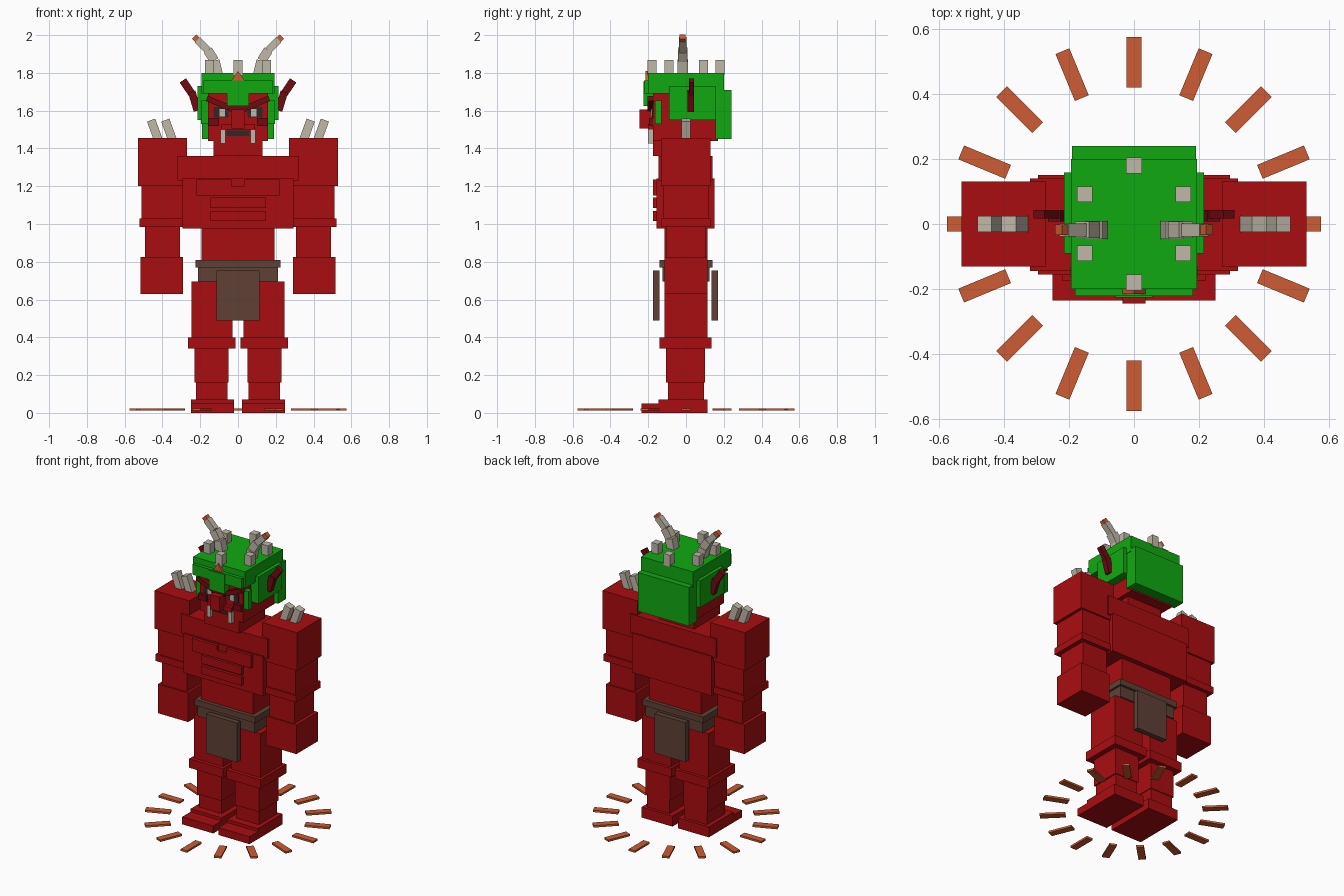
import bpy, math
from mathutils import Vector, Matrix

if "Cube" in bpy.data.objects:
    bpy.data.objects.remove(bpy.data.objects["Cube"])


def mat(name, r, g, b):
    m = bpy.data.materials.new(name)
    m.diffuse_color = (r, g, b, 1)
    m.use_nodes = True
    m.node_tree.nodes["Principled BSDF"].inputs["Base Color"].default_value = m.diffuse_color
    return m


RED = mat("red", 0.40, 0.004, 0.005)
DARK = mat("dark red", 0.165, 0.003, 0.005)
GREEN = mat("green", 0.005, 0.40, 0.005)
BONE = mat("bone", 0.53, 0.48, 0.39)
ORANGE = mat("orange", 0.61, 0.107, 0.034)
BROWN = mat("brown", 0.112, 0.053, 0.035)
BLACK = mat("charcoal", 0.03, 0.02, 0.02)

CUBE = [(x, y, z) for x in (-.5, .5) for y in (-.5, .5) for z in (-.5, .5)]
QUADS = [(0, 1, 3, 2), (4, 6, 7, 5), (0, 4, 5, 1), (2, 3, 7, 6), (0, 2, 6, 4), (1, 5, 7, 3)]


def cuboid(name, m, matrix, size):
    """Box of a given size placed by a matrix."""
    me = bpy.data.meshes.new(name)
    me.from_pydata([matrix @ Vector([a * s for a, s in zip(c, size)]) for c in CUBE], [], QUADS)
    me.materials.append(m)
    ob = bpy.data.objects.new(name, me)
    bpy.context.collection.objects.link(ob)
    return ob


def box(name, m, x0, x1, y0, y1, z0, z1):
    mid = Vector((x0 + x1, y0 + y1, z0 + z1)) / 2
    return cuboid(name, m, Matrix.Translation(mid), (x1 - x0, y1 - y0, z1 - z0))


def mid_box(name, m, hx, y0, y1, z0, z1):
    return box(name, m, -hx, hx, y0, y1, z0, z1)


def pair(name, m, x0, x1, y0, y1, z0, z1):
    box("right_" + name, m, x0, x1, y0, y1, z0, z1)
    box("left_" + name, m, -x1, -x0, y0, y1, z0, z1)


def bar(name, m, a, b, y, w, d):
    """Mirrored pair of slanted bars between two (x, z) points."""
    for side, s in (("right", 1), ("left", -1)):
        p, q = Vector((s * a[0], y, a[1])), Vector((s * b[0], y, b[1]))
        rot = Matrix.Rotation(math.atan2(q.x - p.x, q.z - p.z), 4, 'Y')
        cuboid(f"{side}_{name}", m, Matrix.Translation((p + q) / 2) @ rot, (w, d, (q - p).length))


# Legs
pair("toes", RED, .02, .25, -.235, -.14, 0, .05)
pair("foot", RED, .02, .25, -.145, .115, 0, .07)
pair("ankle", RED, .055, .222, -.095, .095, .07, .16)
pair("shin", RED, .05, .23, -.105, .10, .16, .34)
pair("knee", RED, .012, .265, -.14, .135, .34, .40)
pair("thigh", RED, .03, .247, -.115, .115, .40, .695)

# Waist, belt and loincloth
mid_box("waist", RED, .193, -.115, .115, .695, .975)
mid_box("belt", BROWN, .225, -.14, .14, .77, .81)
mid_box("hip_wrap", BROWN, .212, -.125, .125, .695, .77)
mid_box("front_loincloth", BROWN, .115, -.175, -.14, .49, .755)
mid_box("back_loincloth", BROWN, .115, .135, .17, .49, .755)

# Chest
mid_box("lower_chest", RED, .295, -.155, .15, .975, 1.24)
mid_box("upper_chest", RED, .32, -.145, .14, 1.23, 1.36)
pair("pectoral", RED, .035, .22, -.175, -.14, 1.15, 1.235)
mid_box("sternum", RED, .035, -.172, -.14, 1.15, 1.2)
for i, z in enumerate((1.015, 1.085)):
    mid_box(f"ab_plate_{i}", RED, .148, -.175, -.15, z, z + .055)

# Arms
pair("shoulder", RED, .27, .53, -.13, .13, 1.2, 1.455)
pair("upper_arm", RED, .295, .51, -.12, .12, 1.03, 1.2)
pair("elbow_band", RED, .29, .522, -.13, .13, .985, 1.03)
pair("forearm", RED, .307, .493, -.105, .105, .82, .985)
pair("fist", RED, .29, .515, -.115, .115, .63, .825)
for i, x in enumerate((.345, .42)):
    bar(f"shoulder_spike_{i}", BONE, (x, 1.44), (x + .04, 1.55), 0, .046, .048)

# Head and face
mid_box("neck", RED, .13, -.175, .10, 1.36, 1.46)
mid_box("head", RED, .16, -.175, .17, 1.44, 1.71)
mid_box("nose", RED, .035, -.245, -.17, 1.505, 1.605)
mid_box("nose_bridge", DARK, .045, -.205, -.17, 1.595, 1.63)
mid_box("mouth", BLACK, .06, -.182, -.175, 1.465, 1.495)
mid_box("upper_lip", RED, .09, -.2, -.17, 1.497, 1.53)
pair("tusk", BONE, .066, .092, -.2, -.17, 1.425, 1.5)
pair("eye_socket", BLACK, .05, .13, -.179, -.175, 1.565, 1.62)
pair("eye", BONE, .068, .098, -.184, -.178, 1.57, 1.61)
pair("cheek", DARK, .10, .16, -.195, -.17, 1.52, 1.56)
bar("brow", DARK, (.045, 1.615), (.165, 1.665), -.187, .03, .035)

# Hood
mid_box("hood_cap", GREEN, .193, -.2, .2, 1.69, 1.8)
mid_box("hood_back", GREEN, .19, .155, .24, 1.45, 1.71)
pair("hood_side", GREEN, .15, .215, -.09, .158, 1.55, 1.73)
pair("cheek_guard", GREEN, .155, .195, -.165, -.13, 1.53, 1.655)
mid_box("hood_visor", GREEN, .182, -.222, -.17, 1.69, 1.76)
mid_box("visor_drop", GREEN, .057, -.226, -.17, 1.625, 1.755)

# Orange crest on the hood front
me = bpy.data.meshes.new("crest")
pts = [(x, y, z) for y in (-.215, -.195) for x, z in ((-.035, 1.76), (.035, 1.76), (0, 1.81))]
me.from_pydata(pts, [], [(0, 1, 2), (5, 4, 3), (0, 3, 4, 1), (1, 4, 5, 2), (2, 5, 3, 0)])
me.materials.append(ORANGE)
bpy.context.collection.objects.link(bpy.data.objects.new("crest", me))

# Crown studs
for i, (x, y) in enumerate(((0, .18), (0, -.18), (.152, .092), (.152, -.09), (-.152, .092), (-.152, -.09))):
    box(f"crown_stud_{i}", BONE, x - .024, x + .024, y - .024, y + .024, 1.79, 1.868)

# Curved horns with orange tips, and red ears
horn = [(.105, 1.78), (.125, 1.865), (.16, 1.92), (.215, 1.975), (.232, 1.992)]
for i, (w, m) in enumerate(((.055, BONE), (.05, BONE), (.04, BONE), (.032, ORANGE))):
    bar(f"horn_{i}", m, horn[i], horn[i + 1], -.018, w, w)
bar("ear_base", DARK, (.215, 1.60), (.245, 1.70), .025, .04, .036)
bar("ear_tip", DARK, (.238, 1.68), (.292, 1.76), .03, .04, .026)

# Ring of rays around the feet
for i in range(16):
    rot = Matrix.Rotation(i * math.tau / 16, 4, 'Z') @ Matrix.Translation((.497, 0, .018))
    cuboid(f"ground_ray_{i}", ORANGE, rot, (.156, .046, .013))
